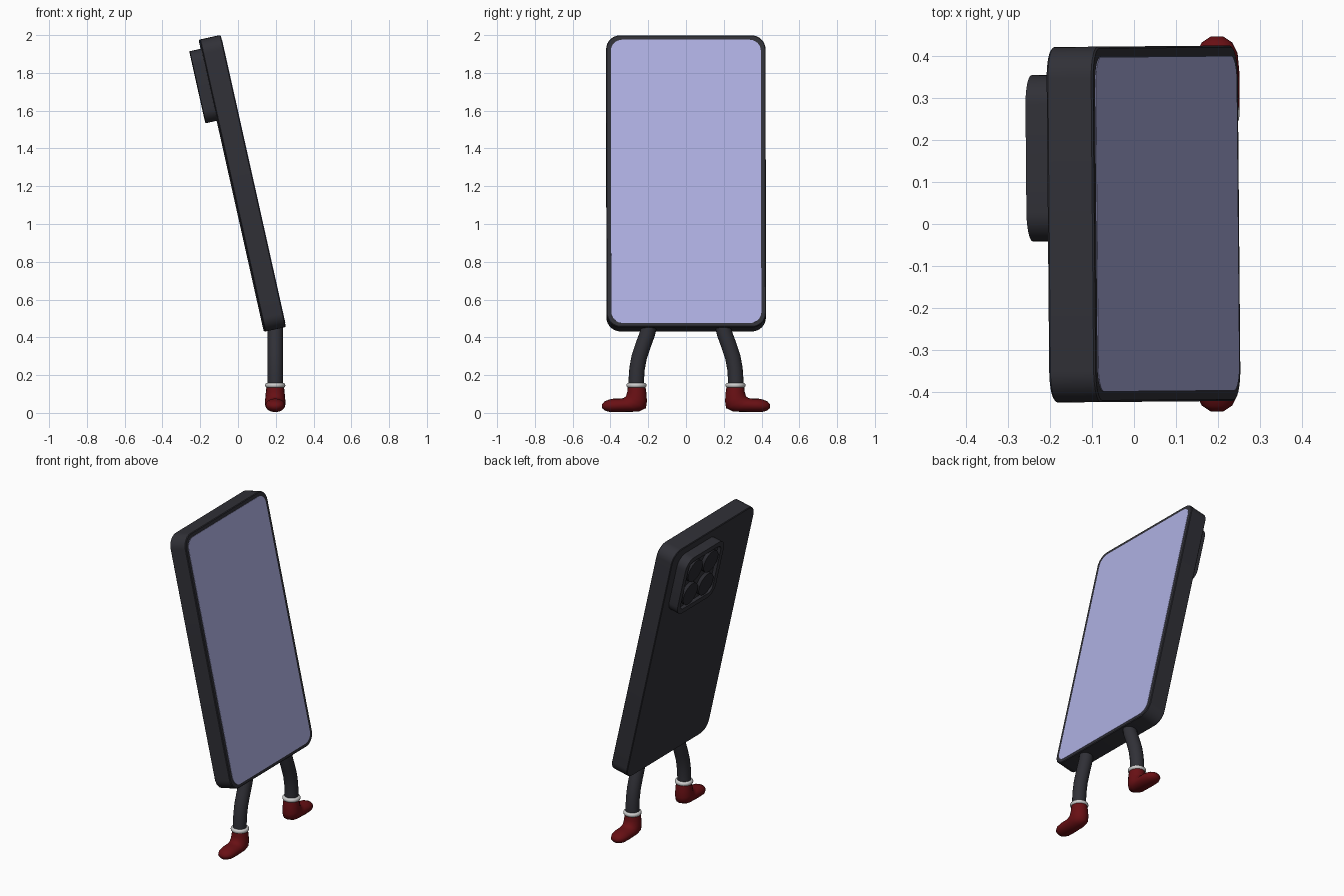
import bpy, bmesh, math
from mathutils import Matrix, Vector

if "Cube" in bpy.data.objects:
    bpy.data.objects.remove(bpy.data.objects["Cube"])


def material(name, rgb):
    m = bpy.data.materials.new(name)
    m.diffuse_color = (*rgb, 1)
    m.use_nodes = True
    m.node_tree.nodes["Principled BSDF"].inputs["Base Color"].default_value = m.diffuse_color
    return m


CASE = material("dark case", (0.030, 0.030, 0.038))
LENS = material("lens black", (0.022, 0.022, 0.028))
SCREEN = material("lavender screen", (0.42, 0.43, 0.75))
RED = material("shoe red", (0.14, 0.005, 0.007))
WHITE = material("cuff white", (0.6, 0.6, 0.6))

# The whole handset leans back
TILT = (Matrix.Translation((0.0225, 0, 1.215)) @ Matrix.Rotation(math.radians(0.5), 4, 'Z')
        @ Matrix.Rotation(math.radians(-12.6), 4, 'Y'))


def finish(name, bm, mat, matrix=Matrix(), smooth=35):
    bmesh.ops.recalc_face_normals(bm, faces=bm.faces)
    me = bpy.data.meshes.new(name)
    bm.to_mesh(me)
    bm.free()
    ob = bpy.data.objects.new(name, me)
    bpy.context.collection.objects.link(ob)
    me.materials.append(mat)
    ob.matrix_world = matrix
    bpy.ops.object.select_all(action='DESELECT')
    ob.select_set(True)
    bpy.context.view_layer.objects.active = ob
    bpy.ops.object.shade_smooth_by_angle(angle=math.radians(smooth))
    return ob


def rounded_slab(name, mat, x0, x1, cy, cz, w, h, r, bevel=0.0, rim=0.0, depth=0.0):
    """Rounded rectangle in the yz plane, extruded from x0 to x1; x1 may get a recess."""
    bm = bmesh.new()
    ring = []
    for k, (sy, sz) in enumerate(((1, 1), (-1, 1), (-1, -1), (1, -1))):
        for i in range(9):
            a = math.pi / 2 * (k + i / 8)
            ring.append(bm.verts.new((x0, cy + sy * (w / 2 - r) + r * math.cos(a),
                                      cz + sz * (h / 2 - r) + r * math.sin(a))))
    base = bm.faces.new(ring)
    ext = bmesh.ops.extrude_face_region(bm, geom=[base], use_keep_orig=True)
    top = [v for v in ext['geom'] if isinstance(v, bmesh.types.BMVert)]
    bmesh.ops.translate(bm, verts=top, vec=(x1 - x0, 0, 0))
    bmesh.ops.recalc_face_normals(bm, faces=bm.faces)
    if rim:
        face = max(bm.faces, key=lambda f: abs(f.calc_center_median().x - x0) + len(f.verts))
        bmesh.ops.inset_region(bm, faces=[face], thickness=rim)
        ext = bmesh.ops.extrude_face_region(bm, geom=[face])
        bmesh.ops.delete(bm, geom=[face], context='FACES')
        vs = [v for v in ext['geom'] if isinstance(v, bmesh.types.BMVert)]
        bmesh.ops.translate(bm, verts=vs, vec=(math.copysign(depth, x0 - x1), 0, 0))
    if bevel:
        edges = [e for e in bm.edges if all(abs(v.co.x - x0) < 1e-5 for v in e.verts)
                 or all(abs(v.co.x - x1) < 1e-5 for v in e.verts)]
        bmesh.ops.bevel(bm, geom=edges, offset=bevel, segments=1, affect='EDGES')
    return finish(name, bm, mat, TILT)


# Handset body and screen
T = 0.0565
rounded_slab("phone_body", CASE, -T, T, 0, 0, 0.844, 1.583, 0.075, bevel=0.004)
rounded_slab("screen", SCREEN, T - 0.002, T + 0.002, 0, -0.002, 0.794, 1.537, 0.06)

# Camera housing with a recessed face and four lenses
CY, CZ = 0.158, 0.548
rounded_slab("camera_housing", CASE, -T + 0.002, -T - 0.062, CY, CZ, 0.395, 0.39, 0.07,
             rim=0.032, depth=0.022)
for sy in (1, -1):
    for sz in (1, -1):
        bm = bmesh.new()
        bmesh.ops.create_cone(bm, cap_ends=True, segments=32, radius1=0.072, radius2=0.072, depth=0.024,
                              matrix=Matrix.Translation((-T - 0.05, CY + sy * 0.08, CZ + sz * 0.08))
                              @ Matrix.Rotation(math.pi / 2, 4, 'Y'))
        finish("camera_lens", bm, LENS, TILT)


def loft(bm, rings):
    loops = [[bm.verts.new(p) for p in r] for r in rings]
    n = len(loops[0])
    for a, b in zip(loops, loops[1:]):
        for i in range(n):
            bm.faces.new((a[i], a[(i + 1) % n], b[(i + 1) % n], b[i]))
    bm.faces.new(loops[0])
    bm.faces.new(loops[-1])


def oval(p, q, half_width, n=16):
    """Oval whose long axis joins (y, z) points p and q, with the given half width along x."""
    p, q = Vector((FX, *p)), Vector((FX, *q))
    c, d = (p + q) / 2, (p - q) / 2
    return [c + d * math.cos(t) + Vector((half_width * math.sin(t), 0, 0))
            for t in (2 * math.pi * i / n for i in range(n))]


FX = 0.197
LEG = [(0.190, 0.48), (0.204, 0.42), (0.228, 0.355), (0.248, 0.295), (0.259, 0.235), (0.263, 0.18), (0.263, 0.13)]
# Shoe sections: instep point, sole point, half width
SHOE = [((0.309, 0.142), (0.215, 0.142), 0.046), ((0.311, 0.110), (0.209, 0.102), 0.050),
        ((0.318, 0.088), (0.207, 0.060), 0.053), ((0.332, 0.078), (0.212, 0.025), 0.054),
        ((0.352, 0.076), (0.250, 0.007), 0.053), ((0.380, 0.076), (0.345, 0.004), 0.053),
        ((0.410, 0.070), (0.400, 0.004), 0.049), ((0.432, 0.060), (0.430, 0.012), 0.036),
        ((0.445, 0.045), (0.445, 0.026), 0.015)]

for side, s in (("left", 1), ("right", -1)):
    # Bent leg
    rings = []
    for i, (y, z) in enumerate(LEG):
        y0, z0 = LEG[max(i - 1, 0)]
        y1, z1 = LEG[min(i + 1, len(LEG) - 1)]
        t = Vector((y1 - y0, z1 - z0)).normalized() * 0.041
        rings.append(oval((s * (y - t.y), z + t.x), (s * (y + t.y), z - t.x), 0.041))
    bm = bmesh.new()
    loft(bm, rings)
    finish(side + "_leg", bm, CASE)

    # Shoe
    bm = bmesh.new()
    loft(bm, [oval((s * p[0], p[1]), (s * q[0], q[1]), w) for p, q, w in SHOE])
    finish(side + "_shoe", bm, RED, smooth=60)

    # Ankle cuff
    bpy.ops.mesh.primitive_torus_add(location=(FX, s * 0.262, 0.146), major_radius=0.040, minor_radius=0.014,
                                     major_segments=24, minor_segments=10)
    cuff = bpy.context.object
    cuff.name = side + "_cuff"
    cuff.data.materials.append(WHITE)
    bpy.ops.object.shade_smooth()
